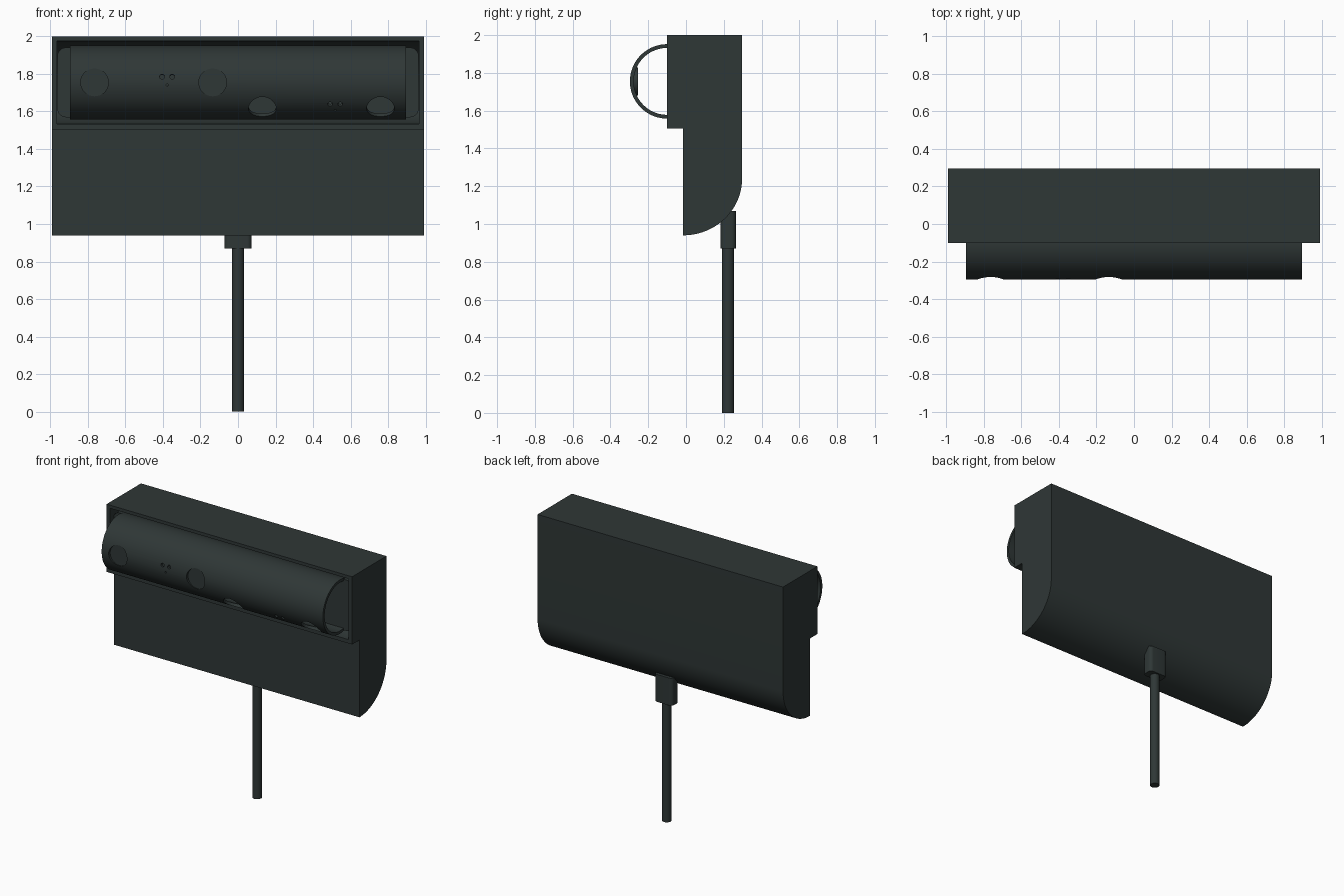
import bpy, bmesh
from math import pi, sin, cos, radians
from mathutils import Matrix, Vector

cube = bpy.data.objects.get("Cube")
if cube:
    bpy.data.objects.remove(cube, do_unlink=True)

mat = bpy.data.materials.new("charcoal_plastic")
mat.use_nodes = True
COLOR = (0.028, 0.038, 0.037, 1)
mat.diffuse_color = COLOR
bsdf = next(n for n in mat.node_tree.nodes if n.type == 'BSDF_PRINCIPLED')
bsdf.inputs["Base Color"].default_value = COLOR

TUBE_Y, TUBE_Z, TUBE_R = -0.10, 1.755, 0.197


def make(name, bm):
    bmesh.ops.recalc_face_normals(bm, faces=bm.faces)
    me = bpy.data.meshes.new(name)
    bm.to_mesh(me)
    bm.free()
    me.materials.append(mat)
    ob = bpy.data.objects.new(name, me)
    bpy.context.collection.objects.link(ob)
    return ob


def cylinder(name, center, axis, radius, length, segments=64):
    bm = bmesh.new()
    turn = Vector((0, 0, 1)).rotation_difference(Vector(axis)).to_matrix().to_4x4()
    bmesh.ops.create_cone(bm, cap_ends=True, segments=segments, radius1=radius,
                          radius2=radius, depth=length,
                          matrix=Matrix.Translation(center) @ turn)
    return make(name, bm)


def prism(name, points, vector):
    bm = bmesh.new()
    face = bm.faces.new([bm.verts.new(p) for p in points])
    ext = bmesh.ops.extrude_face_region(bm, geom=[face])
    verts = [g for g in ext['geom'] if isinstance(g, bmesh.types.BMVert)]
    bmesh.ops.translate(bm, verts=verts, vec=vector)
    return make(name, bm)


def rounded_rect(w, h, r, steps=6):
    pts = []
    for k, (sx, sy) in enumerate(((1, 1), (-1, 1), (-1, -1), (1, -1))):
        for i in range(steps + 1):
            a = pi / 2 * (k + i / steps)
            pts.append((sx * (w - r) + r * cos(a), sy * (h - r) + r * sin(a)))
    return pts


def cut(ob, cutter):
    cutter.hide_render = True
    mod = ob.modifiers.new("cut", 'BOOLEAN')
    mod.operation, mod.solver, mod.object = 'DIFFERENCE', 'EXACT', cutter
    activate(ob)
    bpy.ops.object.modifier_apply(modifier=mod.name)
    bpy.data.objects.remove(cutter, do_unlink=True)


def activate(ob):
    bpy.ops.object.select_all(action='DESELECT')
    ob.select_set(True)
    bpy.context.view_layer.objects.active = ob


def smooth(ob):
    activate(ob)
    bpy.ops.object.shade_smooth_by_angle(angle=radians(30))


# Housing: side profile with a front step and a rounded lower back
W = 0.993
profile = [(-0.10, 1.505), (-0.10, 2.0), (0.297, 2.0)]
for i in range(25):
    a = pi / 2 * i / 24
    profile.append((-0.015 + 0.312 * cos(a), 1.24 - 0.30 * sin(a)))
profile.append((-0.015, 1.505))
housing = prism("housing", [(-W, y, z) for y, z in profile], (2 * W, 0, 0))

# Half-round trough behind the tube
cut(housing, cylinder("trough_cutter", (0, TUBE_Y, TUBE_Z), (1, 0, 0), 0.222, 1.93))
smooth(housing)

# Rounded mounting plate in the trough
plate = prism("mounting_plate",
              [(x, -0.06, TUBE_Z + z) for x, z in rounded_rect(0.963, 0.186, 0.045)],
              (0, 0.06, 0))
smooth(plate)

# Hollow sensor tube
tube = cylinder("sensor_tube", (0, TUBE_Y, TUBE_Z), (1, 0, 0), TUBE_R, 1.79, 96)
cut(tube, cylinder("bore_cutter", (0, TUBE_Y, TUBE_Z), (1, 0, 0), TUBE_R - 0.02, 2, 96))


def tube_hole(x, tilt, radius):
    a = radians(tilt)
    out = Vector((0, -cos(a), -sin(a)))
    center = Vector((x, TUBE_Y, TUBE_Z)) + out * 0.19
    cut(tube, cylinder("hole_cutter", center, out, radius, 0.14, 32))


# Large openings and small pin holes: one set forward, one set tilted down
for first_x, second_x, pin_x, tilt in ((-0.765, -0.135, -0.378, 0),
                                       (0.13, 0.76, 0.518, 45)):
    for x in (first_x, second_x):
        tube_hole(x, tilt, 0.074)
    for dx in (-0.027, 0.027):
        tube_hole(pin_x + dx, tilt - 9, 0.013)
    tube_hole(pin_x, tilt + 4, 0.006)
smooth(tube)

# Flat lenses in the forward openings
for name, x in (("right_lens", -0.765), ("left_lens", -0.135)):
    smooth(cylinder(name, (x, -0.267, TUBE_Z), (0, -1, 0), 0.074, 0.024, 32))

# Cable and its strain relief
relief = prism("strain_relief",
               [(x, 0.224 + y, 0.87) for x, y in rounded_rect(0.073, 0.041, 0.025)],
               (0, 0, 0.2))
smooth(relief)
smooth(cylinder("cable", (0, 0.222, 0.46), (0, 0, 1), 0.032, 0.92, 32))
